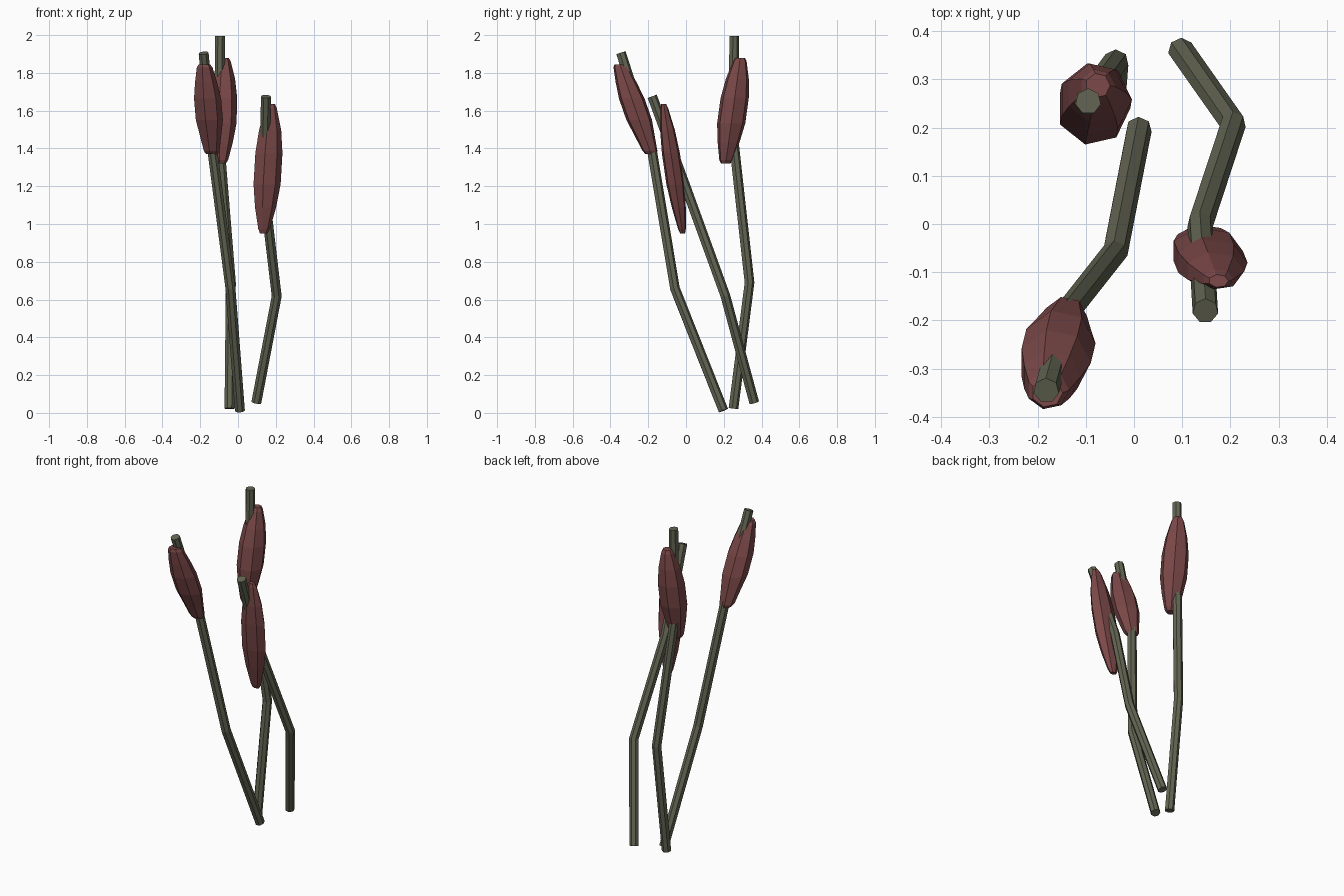
import bpy, bmesh, math
from mathutils import Vector

if "Cube" in bpy.data.objects:
    bpy.data.objects.remove(bpy.data.objects["Cube"])

SIDES = 7

def material(name, color):
    m = bpy.data.materials.new(name)
    m.diffuse_color = color
    m.use_nodes = True
    m.node_tree.nodes["Principled BSDF"].inputs["Base Color"].default_value = m.diffuse_color
    return m

green = material("stem_green", (0.125, 0.13, 0.085, 1))
red = material("head_red", (0.2, 0.065, 0.065, 1))

def loft(name, rings, mat):
    """Skin a list of point rings and cap both ends."""
    bm = bmesh.new()
    loops = [[bm.verts.new(p) for p in ring] for ring in rings]
    for a, b in zip(loops, loops[1:]):
        for i in range(SIDES):
            j = (i + 1) % SIDES
            bm.faces.new((a[i], a[j], b[j], b[i]))
    bm.faces.new(loops[0][::-1])
    bm.faces.new(loops[-1])
    bmesh.ops.recalc_face_normals(bm, faces=bm.faces)
    me = bpy.data.meshes.new(name)
    bm.to_mesh(me)
    bm.free()
    me.materials.append(mat)
    ob = bpy.data.objects.new(name, me)
    bpy.context.collection.objects.link(ob)
    return ob

def circle(phase=0.0):
    return [(math.cos(phase + math.tau * i / SIDES), math.sin(phase + math.tau * i / SIDES))
            for i in range(SIDES)]

def stem(name, path, radius=0.027):
    pts = [Vector(p) for p in path]
    rings = []
    for i, p in enumerate(pts):
        before = (p - pts[max(i - 1, 0)]).normalized()
        after = (pts[min(i + 1, len(pts) - 1)] - p).normalized()
        t = (before + after).normalized()
        u = Vector((0, 1, 0)).cross(t).normalized()
        v = t.cross(u)
        rings.append([p + (u * c + v * s) * radius for c, s in circle(math.pi / 2)])
    loft(name, rings, green)

def head(name, bottom, top, rx, ry, end):
    """Seven-sided seed head: level rings along a leaning axis."""
    profile = [(0, end), (0.035, end + 0.15), (0.2, 0.76), (0.38, 0.98),
               (0.62, 0.98), (0.8, 0.8), (0.965, end + 0.15), (1, end)]
    b, t = Vector(bottom), Vector(top)
    rings = [[b.lerp(t, f) + Vector((c * rx * r, s * ry * r, 0)) for c, s in circle()]
             for f, r in profile]
    loft(name, rings, red)

# Tall reed at the back
stem("tall_stem", [(-0.045, 0.25, 0.023), (-0.038, 0.335, 0.69),
                   (-0.1, 0.25, 1.45), (-0.095, 0.254, 1.995)])
head("tall_head", (-0.09, 0.21, 1.32), (-0.075, 0.287, 1.88), 0.078, 0.078, 0.33)

# Leaning reed at the front left
stem("left_stem", [(0.01, 0.197, 0.012), (-0.04, -0.06, 0.66),
                   (-0.137, -0.183, 1.4), (-0.182, -0.345, 1.905)])
head("left_head", (-0.14, -0.185, 1.37), (-0.18, -0.35, 1.845), 0.077, 0.071, 0.42)

# Bent reed on the right with a flatter head
stem("right_stem", [(0.097, 0.36, 0.055), (0.205, 0.207, 0.62),
                    (0.137, 0.0, 1.19), (0.148, -0.18, 1.675)])
head("right_head", (0.135, -0.018, 0.95), (0.175, -0.118, 1.635), 0.077, 0.05, 0.27)
